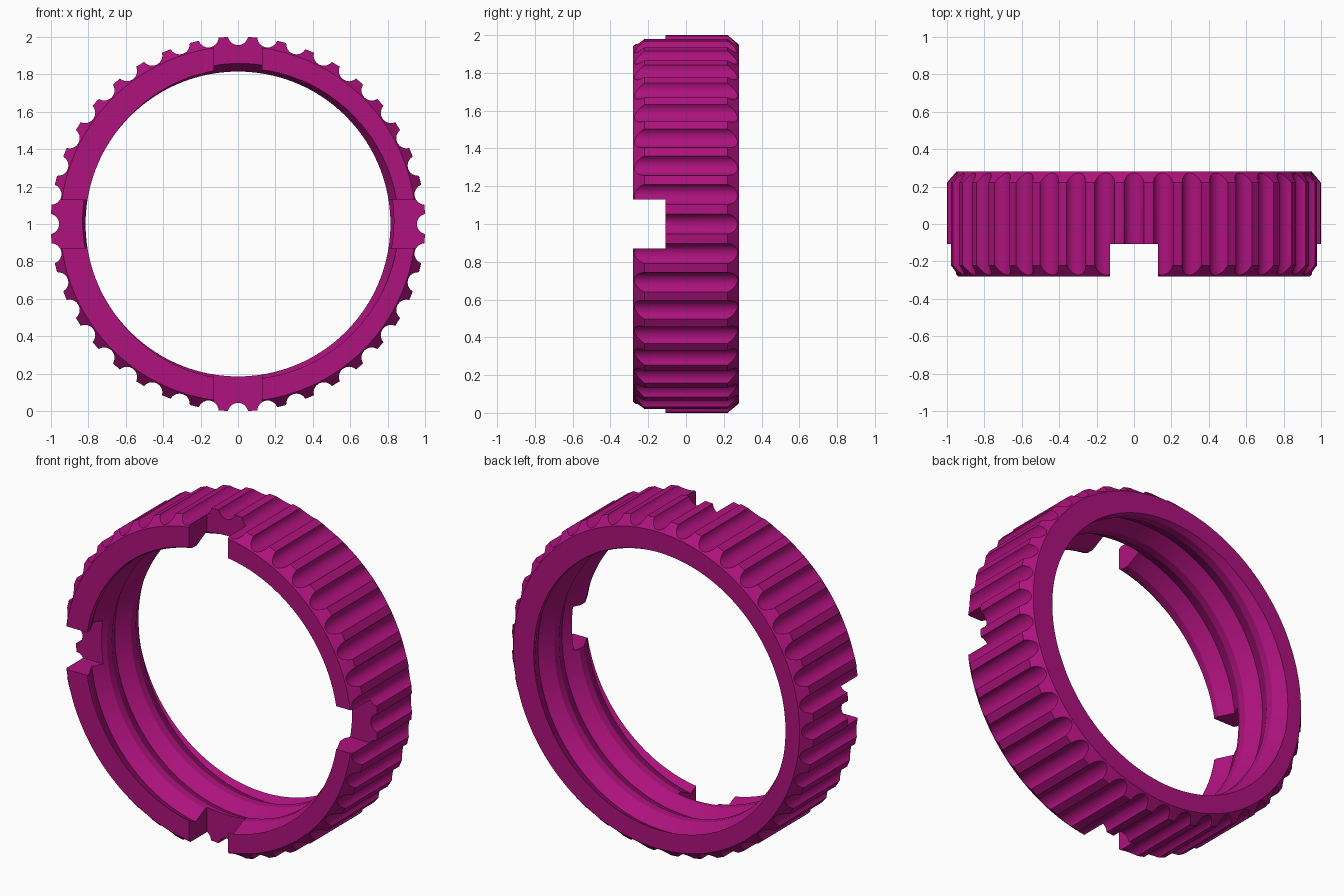
import bpy, bmesh, math

if "Cube" in bpy.data.objects:
    bpy.data.objects.remove(bpy.data.objects["Cube"])

HALF = 0.28            # half width along y
FLUTES = 40
PITCH = 0.227          # thread pitch
ROOT, CREST = 0.86, 0.815
RIM = 0.95             # outer radius at the chamfered rims

mat = bpy.data.materials.new("magenta")
mat.diffuse_color = (0.42, 0.006, 0.205, 1)
mat.use_nodes = True
mat.node_tree.nodes["Principled BSDF"].inputs["Base Color"].default_value = mat.diffuse_color


def thread_radius(u):
    """Threaded bore: root at u=0, flat crest from 0.4 to 0.6."""
    d = min(u % 1, 1 - u % 1)
    return ROOT + (CREST - ROOT) * min(d / 0.4, 1)


# Outer outline: scalloped grip as (angle, radius) columns
outline = []
for i in range(FLUTES):
    for j in range(9):
        phi = math.radians(-80 + 20 * j)
        x, h = 0.055 * math.sin(phi), 1.011 - 0.055 * math.cos(phi)
        outline.append((i * math.tau / FLUTES + math.atan2(x, h),
                        min(math.hypot(x, h), 1.0015)))
outline.append((outline[0][0] + math.tau, outline[0][1]))

# Closed cross-section at each column, bridged around the ring
thread_marks = [n + f for n in range(-1, 5) for f in (0, 0.4, 0.6)]
bm = bmesh.new()
columns = []
for a, r in outline:
    turn = a / math.tau
    chamfer = HALF - (r - RIM) * 1.15
    section = [(RIM, -HALF), (r, -chamfer), (r, chamfer), (RIM, HALF)]
    ys = [-HALF + (u - turn) * PITCH for u in thread_marks]
    ys = [-HALF] + [max(-HALF, min(HALF, y)) for y in ys] + [HALF]
    for y in reversed(ys):
        section.append((thread_radius((y + HALF) / PITCH + turn), y))
    columns.append([bm.verts.new((q * math.cos(a), y, 1 + q * math.sin(a)))
                    for q, y in section])
for c0, c1 in zip(columns, columns[1:]):
    n = len(c0)
    for k in range(n):
        m = (k + 1) % n
        bm.faces.new((c0[k], c0[m], c1[m], c1[k]))
bmesh.ops.remove_doubles(bm, verts=bm.verts, dist=1e-5)
bmesh.ops.recalc_face_normals(bm, faces=bm.faces)
mesh = bpy.data.meshes.new("threaded_ring")
bm.to_mesh(mesh)
bm.free()
mesh.materials.append(mat)
ring = bpy.data.objects.new("threaded_ring", mesh)
bpy.context.collection.objects.link(ring)

# Four spanner slots in the front rim, cut by two crossing bars
for name, size in (("slot_cutter_x", (2.6, 0.4, 0.258)),
                   ("slot_cutter_z", (0.258, 0.4, 2.6))):
    bpy.ops.mesh.primitive_cube_add(size=1, location=(0, -0.308, 1))
    cutter = bpy.context.object
    cutter.name = name
    cutter.scale = size
    cutter.hide_render = True
    cutter.data.materials.append(mat)
    bpy.context.view_layer.update()
    mod = ring.modifiers.new(name, 'BOOLEAN')
    mod.operation = 'DIFFERENCE'
    mod.solver = 'EXACT'
    mod.object = cutter
    bpy.ops.object.select_all(action='DESELECT')
    ring.select_set(True)
    bpy.context.view_layer.objects.active = ring
    bpy.ops.object.modifier_apply(modifier=name)
    bpy.data.objects.remove(cutter)

# Smooth flutes and bore, crisp edges
bpy.ops.object.shade_smooth_by_angle(angle=math.radians(25))
